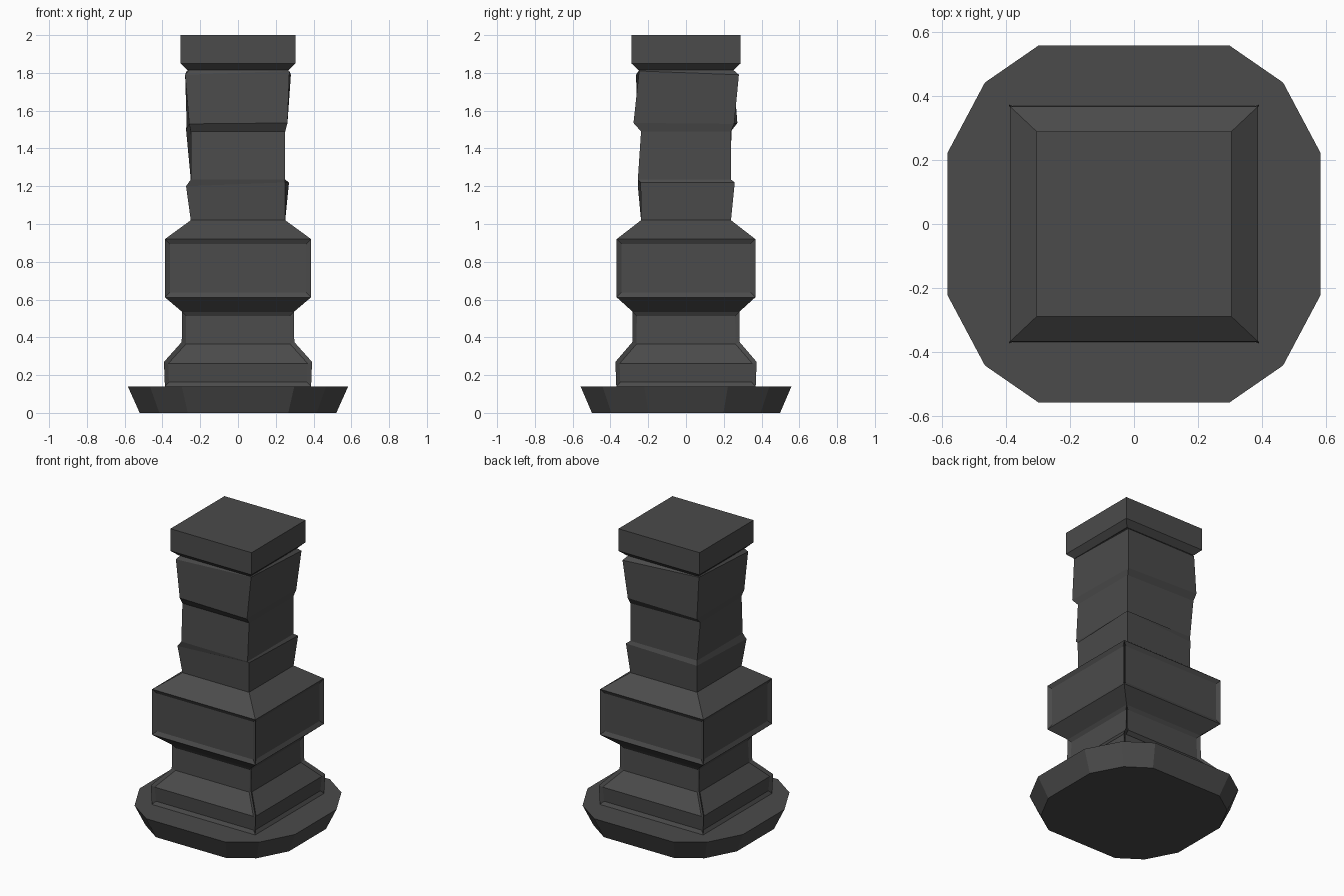
import bpy
import bmesh

cube = bpy.data.objects.get("Cube")
if cube:
    bpy.data.objects.remove(cube, do_unlink=True)

GREY = (0.07, 0.07, 0.07, 1)
stone = bpy.data.materials.new("dark grey stone")
stone.use_nodes = True
stone.diffuse_color = GREY
shader = stone.node_tree.nodes["Principled BSDF"]
shader.inputs["Base Color"].default_value = GREY
shader.inputs["Roughness"].default_value = 0.8

CORNERS = [(-1, -1), (1, -1), (1, 1), (-1, 1)]


def rectangle(half_x, half_y, z):
    return [(sx * half_x, sy * half_y, z) for sx, sy in CORNERS]


def loft(name, rings, panel_bands=(), inset=0.022, depth=0.014):
    """Skin a stack of rings; recess one panel per side across panel_bands."""
    bm = bmesh.new()
    loops = [[bm.verts.new(p) for p in ring] for ring in rings]
    count = len(loops[0])
    bands = []
    for low, high in zip(loops, loops[1:]):
        bands.append([bm.faces.new((low[i], low[(i + 1) % count],
                                    high[(i + 1) % count], high[i]))
                      for i in range(count)])
    bm.faces.new(loops[0][::-1])
    bm.faces.new(loops[-1])
    bmesh.ops.recalc_face_normals(bm, faces=bm.faces[:])
    if panel_bands:
        for side in range(count):
            bmesh.ops.inset_region(bm, faces=[bands[b][side] for b in panel_bands],
                                   thickness=inset, depth=-depth,
                                   use_even_offset=True, use_boundary=True)
    mesh = bpy.data.meshes.new(name)
    bm.to_mesh(mesh)
    bm.free()
    mesh.materials.append(stone)
    obj = bpy.data.objects.new(name, mesh)
    bpy.context.collection.objects.link(obj)
    return obj


# Twelve-sided foot slab, narrower underneath
quarter = [(0.583, 0.222), (0.466, 0.442), (0.298, 0.558)]
outline = (quarter + [(-x, y) for x, y in reversed(quarter)]
           + [(-x, -y) for x, y in quarter]
           + [(x, -y) for x, y in reversed(quarter)])
loft("foot_slab", [[(x * s, y * s, z) for x, y in outline]
                   for s, z in ((0.893, 0), (1, 0.14))])

# Stepped pedestal with one folded panel on each side
loft("pedestal", [rectangle(0.387, 0.369, 0.14), rectangle(0.392, 0.374, 0.27),
                  rectangle(0.298, 0.284, 0.375), rectangle(0.296, 0.282, 0.535)],
     panel_bands=(0, 1, 2))

# Wide middle block with framed panels
loft("middle_block", [rectangle(0.296, 0.282, 0.535), rectangle(0.387, 0.367, 0.612),
                      rectangle(0.387, 0.367, 0.92), rectangle(0.25, 0.238, 1.02)],
     panel_bands=(1,), inset=0.026)

# Rough-hewn shaft: three uneven courses separated by slanted ledges
loft("shaft", [
    rectangle(0.25, 0.238, 1.02),
    [(-0.275, -0.255, 1.2), (0.25, -0.24, 1.22), (0.27, 0.258, 1.22), (-0.25, 0.24, 1.2)],
    [(-0.25, -0.25, 1.235), (0.25, -0.255, 1.235), (0.25, 0.238, 1.235), (-0.25, 0.238, 1.235)],
    [(-0.25, -0.238, 1.49), (0.25, -0.238, 1.49), (0.25, 0.238, 1.49), (-0.275, 0.24, 1.5)],
    [(-0.258, -0.255, 1.53), (0.262, -0.278, 1.535), (0.258, 0.255, 1.53), (-0.272, 0.272, 1.535)],
    [(-0.28, -0.265, 1.79), (0.272, -0.248, 1.81), (0.28, 0.28, 1.79), (-0.272, 0.25, 1.81)],
    rectangle(0.255, 0.245, 1.82),
])

# Square cap with a bevelled underside
loft("cap", [rectangle(0.268, 0.252, 1.815), rectangle(0.304, 0.289, 1.85),
             rectangle(0.304, 0.289, 2)])
